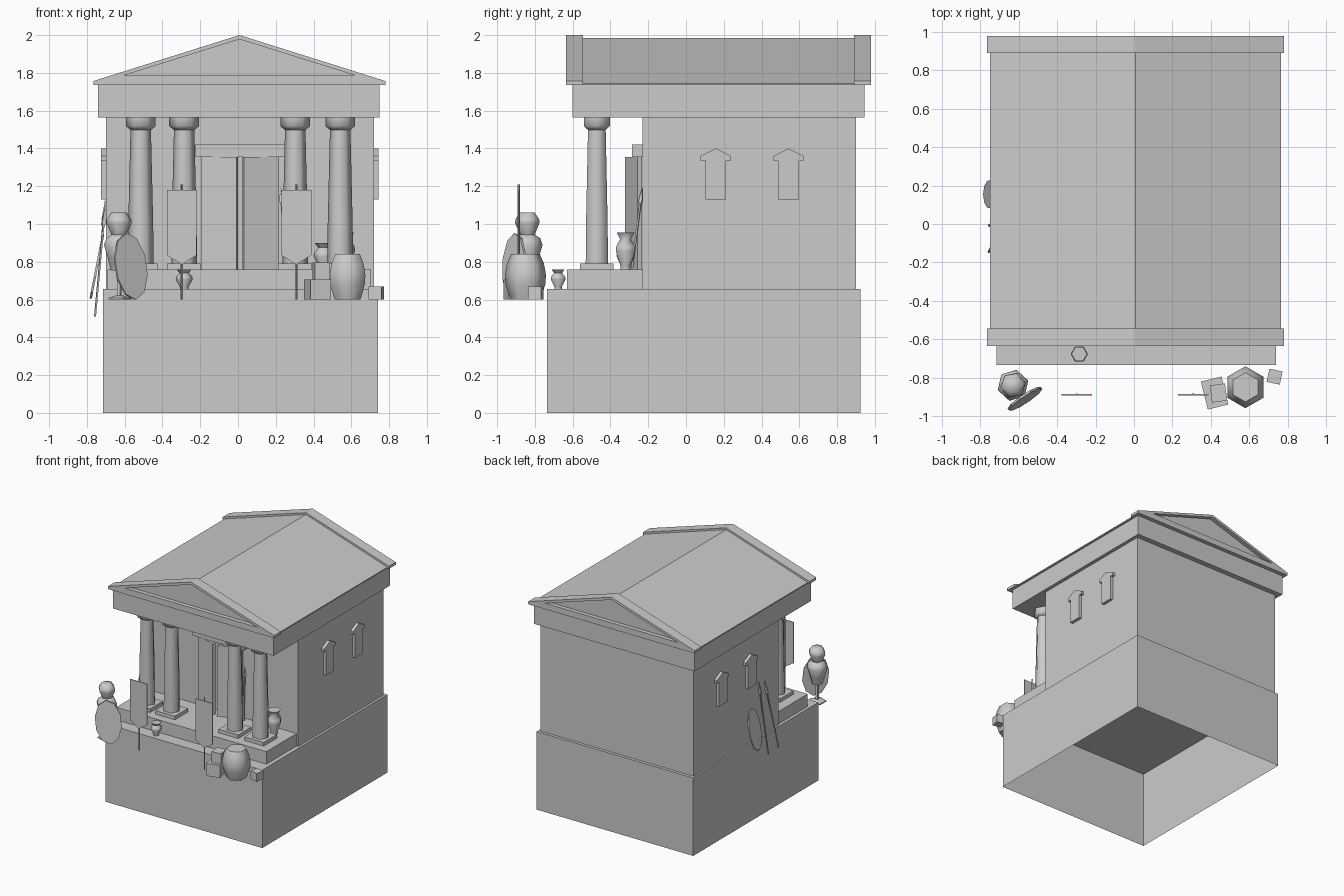
import bpy, bmesh, math
from mathutils import Matrix, Vector

if "Cube" in bpy.data.objects:
    bpy.data.objects.remove(bpy.data.objects["Cube"])


def finish(name, bm, mat=Matrix(), smooth=False):
    bmesh.ops.transform(bm, matrix=mat, verts=bm.verts)
    bmesh.ops.recalc_face_normals(bm, faces=bm.faces)
    me = bpy.data.meshes.new(name)
    bm.to_mesh(me)
    bm.free()
    ob = bpy.data.objects.new(name, me)
    bpy.context.collection.objects.link(ob)
    if smooth:
        bpy.ops.object.select_all(action='DESELECT')
        ob.select_set(True)
        bpy.context.view_layer.objects.active = ob
        bpy.ops.object.shade_smooth_by_angle(angle=math.radians(62))
    return ob


def prism(name, pts, a, b, axis='y', mat=Matrix()):
    """Extrude an outline in the upright plane from a to b along the axis."""
    bm = bmesh.new()
    place = lambda p, d: (p[0], d, p[1]) if axis == 'y' else (d, p[0], p[1])
    n = len(pts)
    r0 = [bm.verts.new(place(p, a)) for p in pts]
    r1 = [bm.verts.new(place(p, b)) for p in pts]
    bm.faces.new(r0)
    bm.faces.new(r1[::-1])
    for i in range(n):
        j = (i + 1) % n
        bm.faces.new((r0[i], r1[i], r1[j], r0[j]))
    return finish(name, bm, mat)


def box(name, x, y, z, mat=Matrix()):
    return prism(name, [(x[0], z[0]), (x[1], z[0]), (x[1], z[1]), (x[0], z[1])], y[0], y[1], mat=mat)


def lathe(name, prof, loc=(0, 0, 0), sides=6, turn=0, mat=None, smooth=True):
    """Revolve (radius, height) points, closed at both ends."""
    bm = bmesh.new()
    rings = []
    for r, z in prof:
        rings.append([bm.verts.new((r * math.cos(turn + i * math.tau / sides),
                                    r * math.sin(turn + i * math.tau / sides), z)) for i in range(sides)])
    bm.faces.new(rings[0][::-1])
    bm.faces.new(rings[-1])
    for lo, hi in zip(rings, rings[1:]):
        for i in range(sides):
            j = (i + 1) % sides
            bm.faces.new((lo[i], lo[j], hi[j], hi[i]))
    return finish(name, bm, mat if mat else Matrix.Translation(loc), smooth)


def shield(name, loc, w, h, yaw, lean, roll=0):
    """Flat oval plate, leaning back."""
    m = (Matrix.Translation(loc) @ Matrix.Rotation(math.radians(yaw), 4, 'Z')
         @ Matrix.Rotation(math.radians(90 - lean), 4, 'X') @ Matrix.Rotation(math.radians(roll), 4, 'Z')
         @ Matrix.Diagonal((w / 2, h / 2, 1, 1)))
    lathe(name, [(1, -.006), (1, .006)], sides=10, turn=math.pi / 10, mat=m, smooth=False)


def spear(name, foot, tip):
    foot, tip = Vector(foot), Vector(tip)
    d = tip - foot
    m = Matrix.Translation(foot) @ d.to_track_quat('Z', 'Y').to_matrix().to_4x4()
    L = d.length
    lathe(name, [(.006, 0), (.006, L * .8), (.014, L * .83), (.001, L)], sides=4, mat=m, smooth=False)


# Podium, open underneath
podium = box("podium", (-.715, .74), (-.735, .925), (0, .655))
bm = bmesh.new()
bm.from_mesh(podium.data)
bmesh.ops.delete(bm, geom=[f for f in bm.faces if f.calc_center_median().z < .01], context='FACES')
bm.to_mesh(podium.data)
bm.free()

# Porch step, inner hall and entablature
box("porch_step", (-.69, .705), (-.63, -.23), (.655, .76))
box("hall", (-.70, .72), (-.23, .90), (.655, 1.565))
box("entablature", (-.74, .75), (-.60, .945), (1.565, 1.735))

# Roof body; its ends form the recessed gable walls
prism("roof", [(-.75, 1.735), (.765, 1.735), (.765, 1.745), (.008, 1.985), (-.75, 1.745)], -.60, .945)

# Raised gable frames, front and back
cornice = [(-.765, 1.735), (.78, 1.735), (.78, 1.757), (.625, 1.806), (.625, 1.785),
           (-.61, 1.785), (-.61, 1.806), (-.765, 1.757)]
rake = [(.625, 1.785), (.625, 1.806), (.008, 2.0), (-.61, 1.806), (-.61, 1.785), (.008, 1.978)]
for side, a, b in (("front", -.635, -.545), ("back", .89, .98)):
    prism(side + "_gable_cornice", cornice, a, b)
    prism(side + "_gable_rake", rake, a, b)

# Columns
for i, x in enumerate((-.515, -.285, .303, .541)):
    box(f"column_plinth_{i}", (x - .09, x + .09), (-.56, -.385), (.76, .79))
    lathe(f"column_shaft_{i}", [(.068, .79), (.066, 1.0), (.054, 1.505)], (x, -.472, 0))
    lathe(f"column_capital_{i}", [(.054, 1.498), (.079, 1.518), (.079, 1.565)], (x, -.472, 0))

# Doorway with two leaves slightly ajar
box("door_lintel", (-.225, .25), (-.285, -.22), (1.355, 1.42))
for name, s in (("left", 1), ("right", -1)):
    m = (Matrix.Translation((.012 - s * .2, -.245, 0)) @ Matrix.Diagonal((s, 1, 1, 1))
         @ Matrix.Rotation(math.radians(-20), 4, 'Z'))
    box(name + "_door_leaf", (0, .195), (-.012, .012), (.76, 1.355), m)

# Side windows with pointed hoods
for side, a, b in (("right", .70, .745), ("left", -.725, -.68)):
    for i, y in enumerate((.158, .543)):
        prism(f"{side}_window_{i}", [(y - .055, 1.13), (y + .055, 1.13), (y + .055, 1.335), (y + .08, 1.335),
                                     (y + .08, 1.36), (y, 1.40), (y - .08, 1.36), (y - .08, 1.335),
                                     (y - .055, 1.335)], a, b, 'x')

# Banners on poles
for i, x in enumerate((-.298, .309)):
    prism(f"banner_cloth_{i}", [(x - .079, 1.18), (x - .079, .835), (x, .785), (x + .079, .835), (x + .079, 1.18)],
          -.893, -.886)
    lathe(f"banner_pole_{i}", [(.006, .6), (.006, 1.21)], (x, -.885, 0), 4)

# Armour stand with shield
ax, ay = -.63, -.84
lathe("stand_foot", [(.07, .6), (.07, .608), (.02, .622)], (ax, ay, 0), 5, smooth=False)
lathe("stand_post", [(.014, .61), (.014, .95)], (ax, ay, 0), 5)
lathe("stand_torso", [(.045, .755), (.062, .82), (.083, .89), (.07, .925), (.03, .95)], (ax, ay, 0), 6, .3)
lathe("stand_helmet", [(.035, .93), (.068, 1.005), (.066, 1.025), (.042, 1.06)], (ax, ay, 0), 6, .2)
shield("stand_shield", (-.568, -.91, .775), .205, .355, 35, 6, 6)

# Barrel and crates
lathe("barrel", [(.08, .6), (.105, .68), (.109, .73), (.098, .79), (.076, .84)], (.58, -.85, 0), 6, math.pi / 6)
for name, c, w, d, h, ang in (("large_crate", (.42, -.88, .6), .11, .15, .105, 14),
                              ("upper_crate", (.44, -.88, .705), .08, .09, .09, 8),
                              ("small_crate", (.732, -.795, .6), .07, .07, .07, -12)):
    m = Matrix.Translation(c) @ Matrix.Rotation(math.radians(ang), 4, 'Z')
    box(name, (-w / 2, w / 2), (-d / 2, d / 2), (0, h), m)

# Pots
for name, x, y, z, r, h in (("small_pot", -.285, -.677, .655, .045, .105),
                            ("middle_pot", .455, -.32, .76, .055, .14),
                            ("tall_pot", .56, -.32, .76, .06, .195)):
    lathe(name, [(r * .5, z), (r * .5, z + h * .1), (r, z + h * .5), (r * .95, z + h * .62),
                 (r * .55, z + h * .82), (r * .9, z + h)], (x, y, 0))

# Weapons leaning on the walls
shield("wall_shield", (-.747, .155, .775), .15, .345, -90, 11)
spear("side_spear_0", (-.757, -.01, .51), (-.703, .04, 1.13))
spear("side_spear_1", (-.757, -.147, .51), (-.703, -.04, 1.10))
spear("porch_spear", (.255, -.285, .77), (.225, -.232, 1.19))
